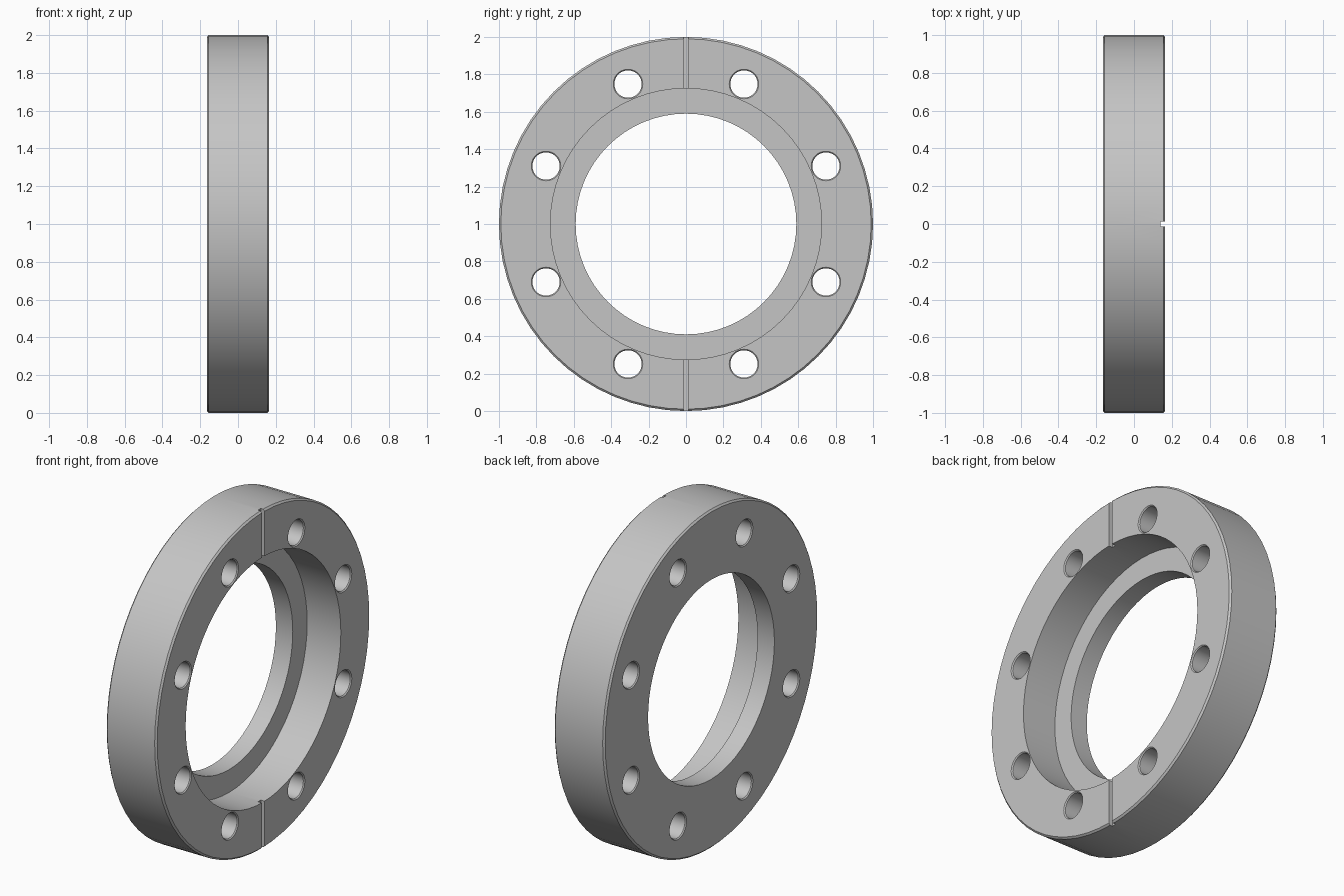
import bpy
import bmesh
from math import cos, sin, tau, radians
from mathutils import Matrix, Vector

if "Cube" in bpy.data.objects:
    bpy.data.objects.remove(bpy.data.objects["Cube"], do_unlink=True)

HALF = 0.165       # half thickness along x
OUTER = 1.0
RECESS = 0.725     # wide recess open to +x
BORE = 0.59
FLOOR = -0.055     # x of the recess floor
EDGE = 0.01        # outer chamfer
CENTRE = Vector((0, 0, 1))

steel = bpy.data.materials.new("grey steel")
GREY = (0.56, 0.56, 0.56, 1)
steel.use_nodes = True
steel.diffuse_color = GREY
steel.node_tree.nodes["Principled BSDF"].inputs["Base Color"].default_value = GREY


def add_object(name, bm):
    bmesh.ops.recalc_face_normals(bm, faces=bm.faces)
    mesh = bpy.data.meshes.new(name)
    bm.to_mesh(mesh)
    bm.free()
    mesh.materials.append(steel)
    obj = bpy.data.objects.new(name, mesh)
    bpy.context.collection.objects.link(obj)
    return obj


def lathe(bm, profile, sides, centre, ring):
    """Turn (x, radius) points about the x axis; close as a ring or cap the ends."""
    loops = []
    for x, r in profile:
        loops.append([bm.verts.new(centre + Vector((x, r * sin(tau * i / sides), r * cos(tau * i / sides))))
                      for i in range(sides)])
    pairs = list(zip(loops, loops[1:]))
    if ring:
        pairs.append((loops[-1], loops[0]))
    else:
        bm.faces.new(loops[0])
        bm.faces.new(loops[-1])
    for a, b in pairs:
        for i in range(sides):
            j = (i + 1) % sides
            bm.faces.new((a[i], a[j], b[j], b[i]))


# Flange body with a stepped bore
bm = bmesh.new()
lathe(bm, [(-HALF, BORE), (-HALF, OUTER - EDGE), (-HALF + EDGE, OUTER),
           (HALF - EDGE, OUTER), (HALF, OUTER - EDGE), (HALF, RECESS),
           (FLOOR, RECESS), (FLOOR, BORE)], 64, CENTRE, True)
flange = add_object("flange_ring", bm)

# Eight bolt holes, lightly chamfered at both faces
bm = bmesh.new()
hole, bevel, over = 0.073, 0.006, 0.03
for k in range(8):
    a = tau * (k + 0.5) / 8
    lathe(bm, [(-HALF - over, hole + bevel + over), (-HALF + bevel, hole),
               (HALF - bevel, hole), (HALF + over, hole + bevel + over)],
          32, CENTRE + 0.81 * Vector((0, sin(a), cos(a))), False)
hole_cutter = add_object("bolt_hole_cutter", bm)

# Narrow radial slots across the +x face, top and bottom
bm = bmesh.new()
for side in (-1, 1):
    place = Matrix.Translation(CENTRE + Vector((HALF, 0, side * 0.86)))
    bmesh.ops.create_cube(bm, size=1, matrix=place @ Matrix.Diagonal((0.05, 0.026, 0.4, 1)))
slot_cutter = add_object("slot_cutter", bm)

# Cut, then remove the cutters
bpy.ops.object.select_all(action="DESELECT")
bpy.context.view_layer.objects.active = flange
flange.select_set(True)
for cutter in (hole_cutter, slot_cutter):
    cutter.hide_render = True
    mod = flange.modifiers.new(cutter.name, "BOOLEAN")
    mod.operation = "DIFFERENCE"
    mod.solver = "EXACT"
    mod.object = cutter
    bpy.ops.object.modifier_apply(modifier=mod.name)
    bpy.data.objects.remove(cutter, do_unlink=True)

bpy.ops.object.shade_smooth_by_angle(angle=radians(30))
